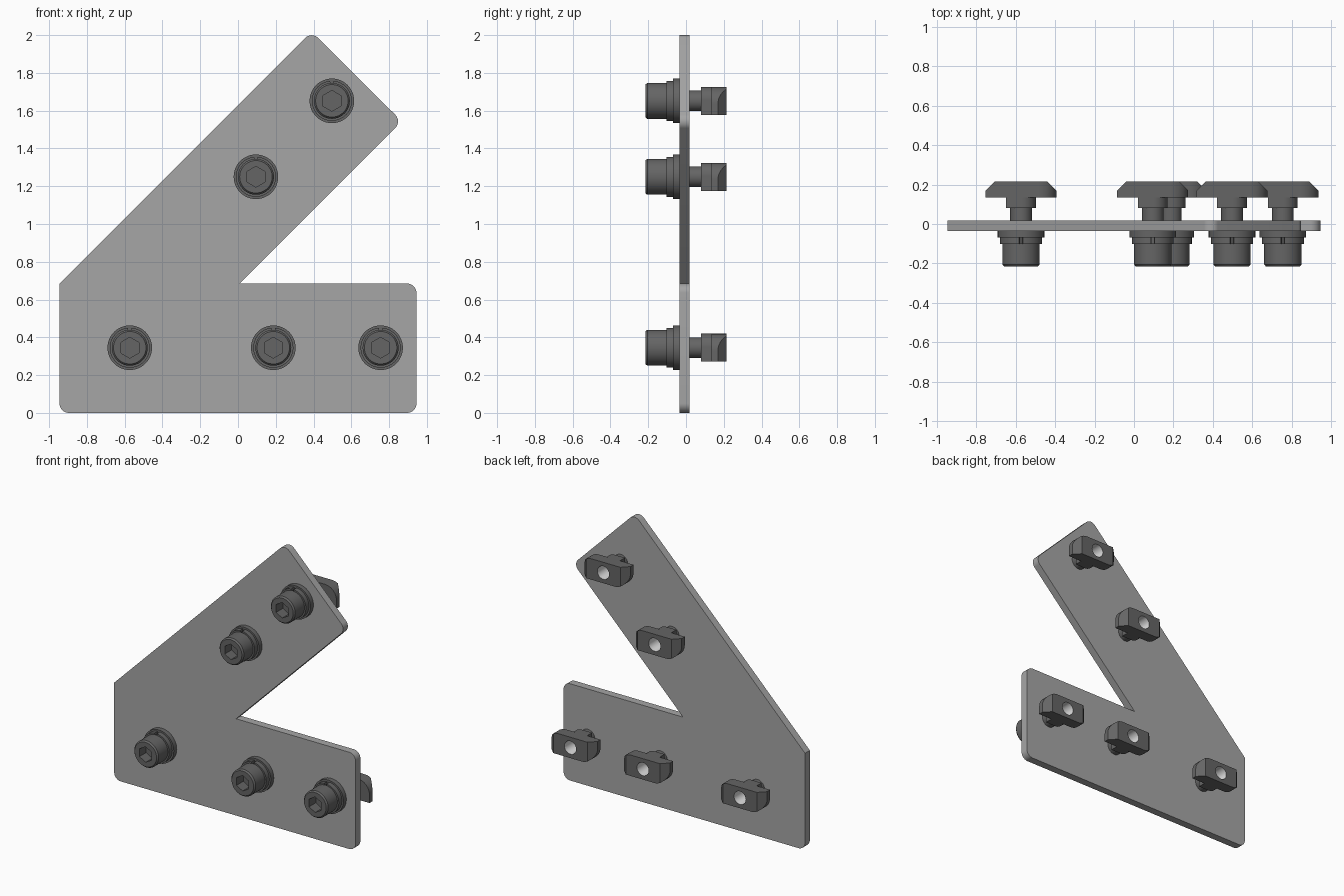
import bpy, bmesh, math
from mathutils import Vector

cube = bpy.data.objects.get("Cube")
if cube:
    bpy.data.objects.remove(cube, do_unlink=True)


def material(name, value):
    m = bpy.data.materials.new(name)
    m.use_nodes = True
    colour = (value, value, value, 1)
    m.diffuse_color = colour
    m.node_tree.nodes["Principled BSDF"].inputs["Base Color"].default_value = colour
    return m


PLATE = material("plate grey", 0.38)
STEEL = material("dark steel", 0.13)
BORE = material("bright bore", 0.75)


def fillet(corners, steps=8):
    """Outline from (x, z, radius) corners."""
    out = []
    for i, (x, z, r) in enumerate(corners):
        p = Vector((x, z))
        if r == 0:
            out.append(p)
            continue
        d1 = (Vector(corners[i - 1][:2]) - p).normalized()
        d2 = (Vector(corners[(i + 1) % len(corners)][:2]) - p).normalized()
        half = d1.angle(d2) / 2
        centre = p + (d1 + d2).normalized() * r / math.sin(half)
        a, b = (p + d * r / math.tan(half) - centre for d in (d1, d2))
        out += [centre + a.lerp(b, k / steps).normalized() * r for k in range(steps + 1)]
    return out


def prism(outline, y0, y1):
    bm = bmesh.new()
    face = bm.faces.new([bm.verts.new((p[0], y0, p[1])) for p in outline])
    new = bmesh.ops.extrude_face_region(bm, geom=[face])["geom"]
    bmesh.ops.translate(bm, vec=(0, y1 - y0, 0),
                        verts=[g for g in new if isinstance(g, bmesh.types.BMVert)])
    bmesh.ops.recalc_face_normals(bm, faces=bm.faces)
    return bm


def lathe(profile, segments=48):
    """Spin (radius, y, is_hex) rings about the y axis, capped at both ends."""
    bm = bmesh.new()
    rings = []
    for r, y, is_hex in profile:
        ring = []
        for i in range(segments):
            a = 2 * math.pi * i / segments
            rr = r
            if is_hex:  # corners point up and down
                rr = r * math.cos(math.pi / 6) / math.cos((a % (math.pi / 3)) - math.pi / 6)
            ring.append(bm.verts.new((rr * math.sin(a), y, rr * math.cos(a))))
        rings.append(ring)
    for r0, r1 in zip(rings, rings[1:]):
        for i in range(segments):
            j = (i + 1) % segments
            bm.faces.new((r0[i], r0[j], r1[j], r1[i]))
    bm.faces.new(rings[0])
    bm.faces.new(rings[-1])
    bmesh.ops.recalc_face_normals(bm, faces=bm.faces)
    return bm


def to_mesh(bm, name, *mats):
    me = bpy.data.meshes.new(name)
    bm.to_mesh(me)
    bm.free()
    for m in mats:
        me.materials.append(m)
    return me


def place(me, name, x=0, z=0):
    ob = bpy.data.objects.new(name, me)
    ob.location = (x, 0, z)
    bpy.context.collection.objects.link(ob)
    return ob


def smooth(ob):
    bpy.ops.object.select_all(action="DESELECT")
    ob.select_set(True)
    bpy.context.view_layer.objects.active = ob
    bpy.ops.object.shade_smooth_by_angle(angle=math.radians(30))


HOLE = 0.046


def drill(me):
    """Bore a round hole along y and colour its wall."""
    ob = place(me, "blank")
    cutter = place(to_mesh(lathe([(HOLE, 0, False), (HOLE, 0.4, False)], 32),
                           "bore_cutter", STEEL), "bore_cutter")
    cutter.hide_render = True
    mod = ob.modifiers.new("bore", "BOOLEAN")
    mod.operation, mod.solver, mod.object = "DIFFERENCE", "EXACT", cutter
    graph = bpy.context.evaluated_depsgraph_get()
    cut = bpy.data.meshes.new_from_object(ob.evaluated_get(graph))
    bpy.data.objects.remove(ob)
    bpy.data.objects.remove(cutter)
    cut.materials.clear()
    cut.materials.append(STEEL)
    cut.materials.append(BORE)
    for f in cut.polygons:
        inside = all(math.hypot(cut.vertices[v].co.x, cut.vertices[v].co.z) < HOLE * 1.05
                     for v in f.vertices)
        f.material_index = int(inside and abs(f.normal.y) < 0.5)
    return cut


# Flat bracket plate with an angled arm
R = 0.05
plate = fillet([(-0.945, 0, R), (0.945, 0, R), (0.945, 0.685, R), (0.01, 0.685, 0),
                (0.868, 1.543, R), (0.39, 2.02, R), (-0.945, 0.685, 0)])
smooth(place(to_mesh(prism(plate, -0.035, 0.019), "plate", PLATE), "bracket_plate"))

# Socket head screw with shaft
screw = to_mesh(lathe([(0.055, 0.09, False), (0.055, -0.1, False), (0.095, -0.1, False),
                       (0.095, -0.205, False), (0.086, -0.2155, False),
                       (0.055, -0.2155, True), (0.055, -0.14, True)]), "screw", STEEL)

# Flat washer
washer = to_mesh(lathe([(0.118, -0.035, False), (0.118, -0.068, False)]), "washer", STEEL)

# Split spring washer, open at the top
arc = [math.radians(5 + 350 * i / 46) for i in range(47)]
split = [(0.106 * math.sin(a), 0.106 * math.cos(a)) for a in arc]
split += [(0.06 * math.sin(a), 0.06 * math.cos(a)) for a in reversed(arc)]
spring = to_mesh(prism(split, -0.102, -0.068), "spring", STEEL)


# Slot nut: two opposite corners rounded, ends sloped at the back
def nut_outline(w, h, r):
    return fillet([(-w, -h, r), (w, -h, 0), (w, h, r), (-w, h, 0)])


wing_bm = prism(nut_outline(0.18, 0.074, 0.09), 0.135, 0.2155)
for side in (-1, 1):
    cut = bmesh.ops.bisect_plane(wing_bm, geom=wing_bm.verts[:] + wing_bm.edges[:] + wing_bm.faces[:],
                                 plane_co=(side * 0.18, 0.169, 0),
                                 plane_no=(side, 1, 0), clear_outer=True)
    edges = [g for g in cut["geom_cut"] if isinstance(g, bmesh.types.BMEdge)]
    bmesh.ops.contextual_create(wing_bm, geom=edges)
bmesh.ops.recalc_face_normals(wing_bm, faces=wing_bm.faces)
wing = drill(to_mesh(wing_bm, "nut_wing", STEEL))
boss = drill(to_mesh(prism(nut_outline(0.075, 0.074, 0.07), 0.08, 0.135), "nut_boss", STEEL))

# Repeat the fastener at every hole
spots = [(-0.573, 0.345), (0.187, 0.345), (0.755, 0.345), (0.095, 1.25), (0.497, 1.652)]
parts = {"screw": screw, "flat_washer": washer, "spring_washer": spring,
         "nut_wing": wing, "nut_boss": boss}
for n, (x, z) in enumerate(spots, 1):
    for name, me in parts.items():
        ob = place(me, f"{name}_{n}", x, z)
        if n == 1:
            first = ob
            smooth(first)
